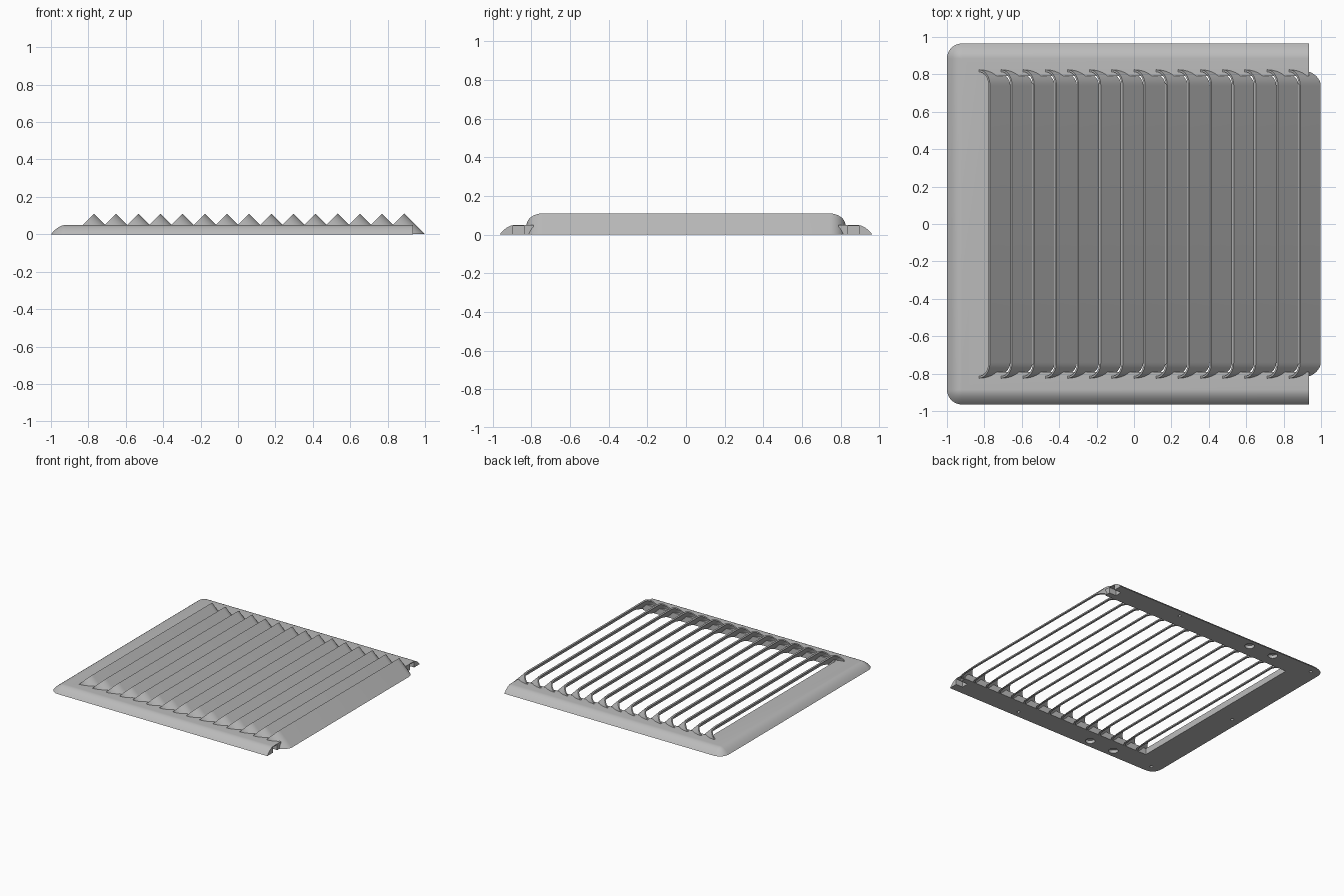
import bpy, bmesh
from math import sin, cos, pi, sqrt

if "Cube" in bpy.data.objects:
    bpy.data.objects.remove(bpy.data.objects["Cube"])

grey = bpy.data.materials.new("light_grey")
grey.use_nodes = True
COLOR = (0.5, 0.5, 0.5, 1)
grey.diffuse_color = COLOR
grey.node_tree.nodes["Principled BSDF"].inputs["Base Color"].default_value = COLOR

FRAME_H = 0.05      # frame height
EDGE = 0.08         # width of the rounded rim and corner radius
END_X = 0.935       # open end of the frame
HALF_Y = 0.965
IN_X, IN_Y = -0.775, 0.79
PEAK = 0.11         # louvre crest height
COUNT, PITCH, FIRST = 15, 0.1185, -0.77


def finish(name, bm):
    bmesh.ops.remove_doubles(bm, verts=bm.verts, dist=0.0002)
    bmesh.ops.recalc_face_normals(bm, faces=bm.faces)
    mesh = bpy.data.meshes.new(name)
    bm.to_mesh(mesh)
    bm.free()
    mesh.materials.append(grey)
    obj = bpy.data.objects.new(name, mesh)
    bpy.context.collection.objects.link(obj)
    return obj


def select_only(obj):
    bpy.ops.object.select_all(action='DESELECT')
    obj.select_set(True)
    bpy.context.view_layer.objects.active = obj


def smooth(obj):
    select_only(obj)
    bpy.ops.object.shade_smooth_by_angle(angle=0.5)


def skin(bm, rings):
    """Join closed rings of points and cap both ends."""
    rows = [[bm.verts.new(p) for p in ring] for ring in rings]
    n = len(rows[0])
    for a, b in zip(rows, rows[1:]):
        for i in range(n):
            j = (i + 1) % n
            bm.faces.new((a[i], a[j], b[j], b[i]))
    bm.faces.new(rows[0])
    bm.faces.new(rows[-1])


# Frame: rim section swept around three sides, open at one end
rim = [(EDGE * s / 8, FRAME_H * (1 - (1 - s / 8) ** 2)) for s in range(9)]
stations = [(END_X, -HALF_Y + EDGE, 0, -1, END_X, -IN_Y)]
for side in (-1, 1):
    for k in range(9):
        t = pi / 2 * (k / 8 if side < 0 else 1 - k / 8)
        stations.append((-1 + EDGE, side * (HALF_Y - EDGE), -sin(t), side * cos(t),
                         IN_X, side * IN_Y))
stations.append((END_X, HALF_Y - EDGE, 0, 1, END_X, IN_Y))
rings = []
for cx, cy, dx, dy, ix, iy in stations:
    ring = [(ix, iy, 0)]
    ring += [(cx + dx * (EDGE - d), cy + dy * (EDGE - d), z) for d, z in rim]
    ring.append((ix, iy, FRAME_H))
    rings.append(ring)
bm = bmesh.new()
skin(bm, rings)
bmesh.ops.dissolve_degenerate(bm, edges=bm.edges, dist=0.0002)
frame = finish("frame", bm)


# Cutters: blind screw holes underneath and clip pockets at the open end
def cut(make):
    make()
    cutter = bpy.context.object
    cutter.hide_render = True
    mod = frame.modifiers.new("cut", 'BOOLEAN')
    mod.operation = 'DIFFERENCE'
    mod.solver = 'EXACT'
    mod.object = cutter
    select_only(frame)
    bpy.ops.object.modifier_apply(modifier=mod.name)
    bpy.data.objects.remove(cutter)


def hole(x, y, r):
    cut(lambda: bpy.ops.mesh.primitive_cylinder_add(
        vertices=20, radius=r, depth=0.05, location=(x, y, 0)))


def pocket(y):
    cut(lambda: bpy.ops.mesh.primitive_cube_add(
        size=1, location=(END_X, y, 0.01), scale=(0.12, 0.055, 0.07)))


hole(-0.93, 0, 0.012)
for s in (-1, 1):
    hole(-0.92, s * 0.9, 0.012)
    hole(0.33, s * 0.91, 0.012)
    hole(-0.56, s * 0.9, 0.035)
    hole(-0.34, s * 0.9, 0.035)
    pocket(s * 0.867)
smooth(frame)


# Louvre: hooded section with rounded ends, run down a 45 degree slope to the base
def arc(radius, side):
    reach = 0.74
    pts = []
    for k in range(11):
        t = pi / 2 * k / 10
        depth = 0.085 - radius * cos(t)
        pts.append((side * (reach + radius * sin(t)), depth))
    return pts


outer = arc(0.085, -1)[::-1] + arc(0.085, 1)
inner = arc(0.074, 1)[::-1] + arc(0.074, -1)
top, foot = [], []
for y, depth in outer + inner:
    drop = depth / sqrt(2)
    z = PEAK - drop
    top.append((-drop, y, z))
    foot.append((-drop + z - 0.001, y, 0.001))
bm = bmesh.new()
skin(bm, [top, foot])
louvre = finish("louvre_1", bm)
smooth(louvre)
louvre.location.x = FIRST
for i in range(1, COUNT):
    copy = louvre.copy()
    copy.name = f"louvre_{i + 1}"
    copy.location.x = FIRST + i * PITCH
    bpy.context.collection.objects.link(copy)
